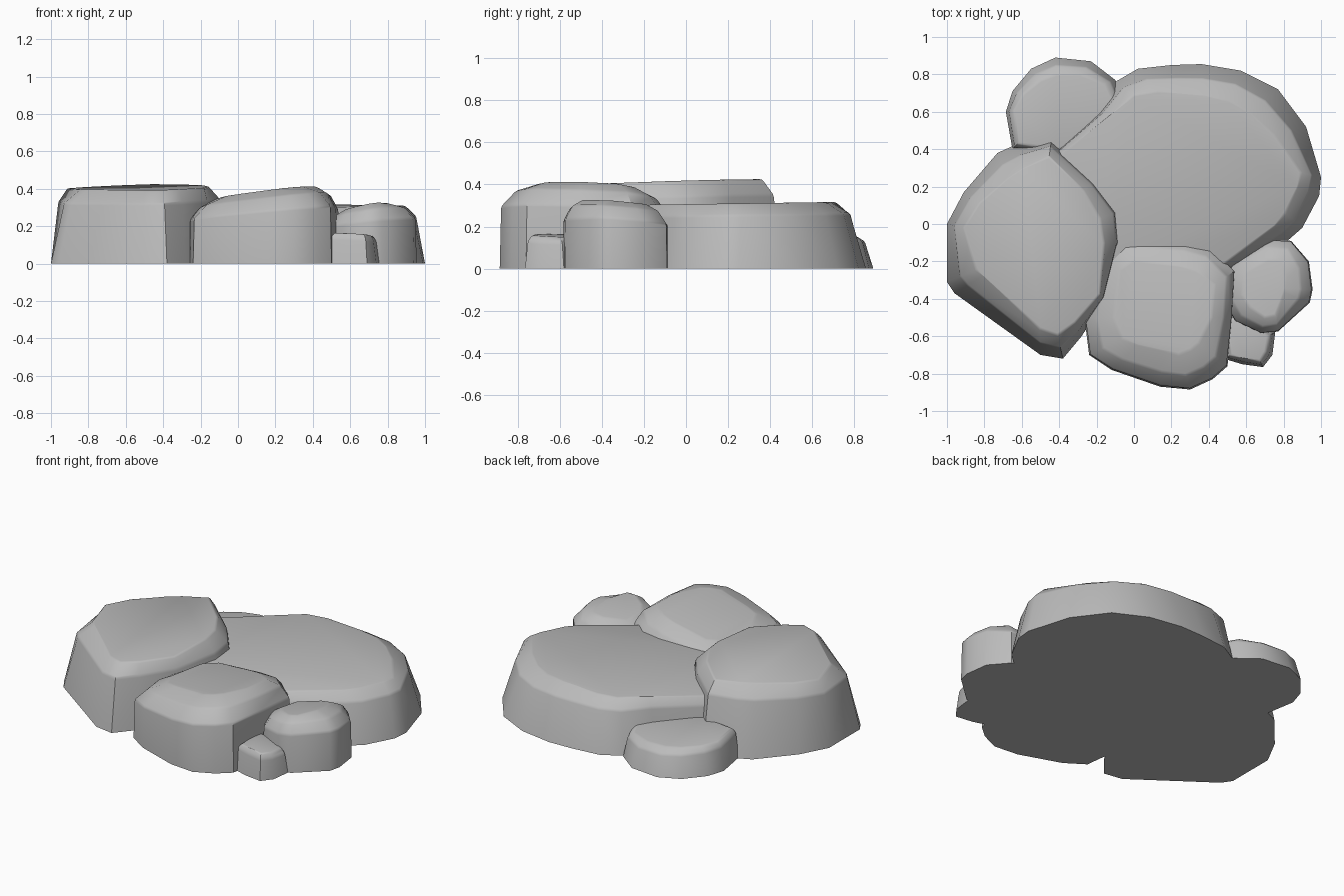
import bpy
import bmesh
import math
from mathutils import Vector

if "Cube" in bpy.data.objects:
    bpy.data.objects.remove(bpy.data.objects["Cube"], do_unlink=True)

stone = bpy.data.materials.new("grey stone")
stone.use_nodes = True
grey = (0.5, 0.5, 0.5, 1)
stone.diffuse_color = grey
stone.node_tree.nodes["Principled BSDF"].inputs["Base Color"].default_value = grey

# Side profiles as (share of the inset, share of the height)
FLAT = ((0, 0), (0.45, 0.82), (1, 1))
CROWNED = ((0, 0), (0.08, 0.7), (0.9, 0.89), (2.2, 1))


def make_rock(name, outline, height, tilt, profile=FLAT, soften=0.01):
    """Loft a flat-bottomed rock; outline holds x, y and how far the top steps in."""
    centre = sum((Vector(p[:2]) for p in outline), Vector((0, 0))) / len(outline)
    bm = bmesh.new()
    rings = []
    for step, rise in profile:
        ring = []
        for x, y, inset in outline:
            base = Vector((x, y))
            spot = base + (centre - base).normalized() * inset * step
            slope = (spot - centre).dot(Vector(tilt))
            ring.append(bm.verts.new((*spot, (height + slope) * rise)))
        rings.append(ring)
    count = len(outline)
    for low, high in zip(rings, rings[1:]):
        for i in range(count):
            j = (i + 1) % count
            bm.faces.new((low[i], low[j], high[j], high[i]))
    bm.faces.new(rings[-1])
    bm.faces.new(rings[0][::-1])
    # Worn shoulder and top edges
    worn = [e for e in bm.edges
            if any(set(e.verts) <= set(ring) for ring in rings[1:])]
    bmesh.ops.bevel(bm, geom=worn, offset=soften, segments=2, profile=0.5,
                    affect='EDGES', clamp_overlap=True)
    bmesh.ops.recalc_face_normals(bm, faces=bm.faces)
    mesh = bpy.data.meshes.new(name)
    bm.to_mesh(mesh)
    bm.free()
    mesh.materials.append(stone)
    rock = bpy.data.objects.new(name, mesh)
    bpy.context.collection.objects.link(rock)
    bpy.ops.object.select_all(action='DESELECT')
    rock.select_set(True)
    bpy.context.view_layer.objects.active = rock
    bpy.ops.object.shade_smooth_by_angle(angle=math.radians(42))


# Broad low slab at the back
make_rock("broad_back_rock", [
    (-0.46, 0.36, 0.06), (-0.2, 0.6, 0.07), (-0.1, 0.76, 0.12), (0.02, 0.83, 0.16),
    (0.2, 0.85, 0.17), (0.36, 0.855, 0.17), (0.57, 0.82, 0.17), (0.77, 0.72, 0.2),
    (0.92, 0.52, 0.18), (1, 0.25, 0.11), (0.99, 0.15, 0.13), (0.9, -0.02, 0.12),
    (0.82, -0.09, 0.11), (0.45, -0.3, 0.06), (-0.2, -0.3, 0.06)], 0.312, (0, 0.015))

# Tall rock on the right side of the model
make_rock("tall_side_rock", [
    (-1, 0, 0.09), (-1, -0.31, 0.17), (-0.96, -0.37, 0.18), (-0.5, -0.7, 0.14),
    (-0.38, -0.72, 0.13), (-0.28, -0.6, 0.08), (-0.15, -0.4, 0.04), (-0.04, -0.1, 0.12),
    (-0.05, 0.08, 0.14), (-0.2, 0.25, 0.1), (-0.44, 0.46, 0.1), (-0.62, 0.43, 0.14),
    (-0.73, 0.38, 0.15), (-0.91, 0.17, 0.1)], 0.408, (0.02, 0.035))

# Sloping rock at the front
make_rock("sloping_front_rock", [
    (-0.265, -0.5, 0.07), (-0.24, -0.7, 0.09), (-0.12, -0.78, 0.09), (0.14, -0.87, 0.09),
    (0.3, -0.885, 0.09), (0.42, -0.83, 0.09), (0.5, -0.76, 0.09), (0.525, -0.5, 0.05),
    (0.54, -0.25, 0.06), (0.42, -0.12, 0.07), (0.28, -0.08, 0.07), (-0.08, -0.06, 0.07),
    (-0.17, -0.15, 0.06)], 0.384, (0.12, -0.06), CROWNED)

# Medium rock beside the front one
make_rock("medium_corner_rock", [
    (0.47, -0.4, 0.05), (0.54, -0.52, 0.05), (0.68, -0.585, 0.04), (0.77, -0.575, 0.04),
    (0.94, -0.42, 0.07), (0.955, -0.35, 0.07), (0.935, -0.2, 0.07), (0.84, -0.09, 0.05),
    (0.7, -0.08, 0.05), (0.5, -0.2, 0.05)], 0.312, (0.15, -0.09), CROWNED)

# Smallest rock
make_rock("small_corner_rock", [
    (0.48, -0.72, 0.04), (0.58, -0.75, 0.035), (0.69, -0.765, 0.035), (0.74, -0.7, 0.04),
    (0.755, -0.58, 0.04), (0.66, -0.5, 0.03), (0.48, -0.48, 0.03)], 0.157, (-0.06, -0.04))

# Low rock at the rear
make_rock("low_rear_rock", [
    (-0.65, 0.4, 0.04), (-0.685, 0.6, 0.04), (-0.65, 0.71, 0.06), (-0.55, 0.83, 0.08),
    (-0.42, 0.89, 0.09), (-0.23, 0.87, 0.09), (-0.1, 0.77, 0.06), (0, 0.5, 0.05),
    (-0.4, 0.35, 0.05)], 0.17, (-0.02, -0.07))
